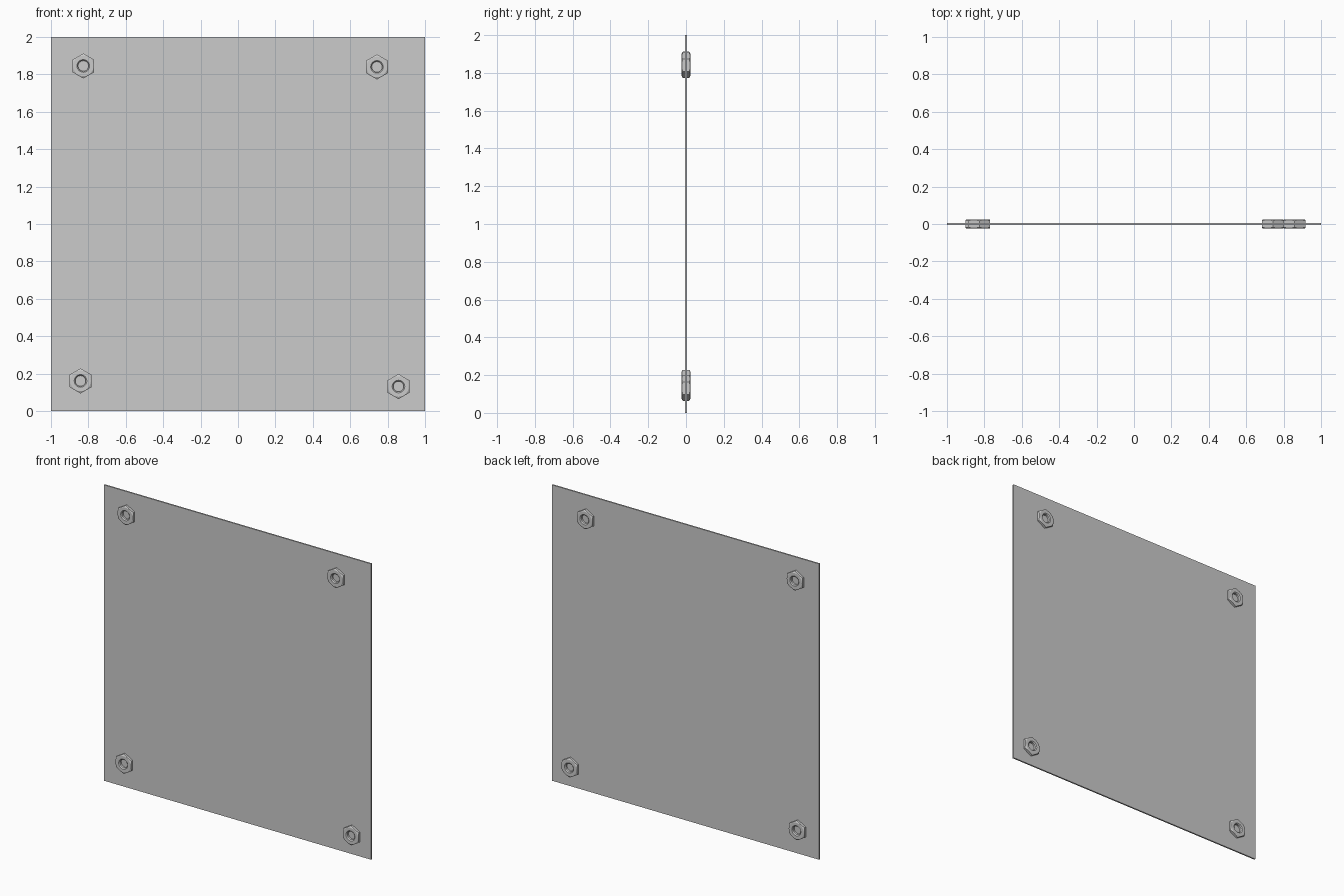
import bpy, bmesh, math

if "Cube" in bpy.data.objects:
    bpy.data.objects.remove(bpy.data.objects["Cube"])

PLATE_T = 0.01      # plate thickness
R = 0.067           # nut corner radius
HALF = 0.024        # half nut depth
SEG = 24


def finish(bm, name):
    bmesh.ops.recalc_face_normals(bm, faces=bm.faces)
    me = bpy.data.meshes.new(name)
    bm.to_mesh(me)
    bm.free()
    ob = bpy.data.objects.new(name, me)
    bpy.context.collection.objects.link(ob)
    return ob


def hex_radius(a):
    off = (a + math.pi / 6) % (math.pi / 3) - math.pi / 6
    return R * math.cos(math.pi / 6) / math.cos(off)


# Thin square plate
bm = bmesh.new()
bmesh.ops.create_cube(bm, size=1)
for v in bm.verts:
    v.co = (v.co.x * 2, v.co.y * PLATE_T, v.co.z * 2 + 1)
finish(bm, "plate")


# Hex nut with conical corner chamfer and countersunk hole, seen on both faces
def nut(name, x, z):
    bm = bmesh.new()
    face_r = 0.055
    columns = []
    for i in range(SEG):
        a = i * 2 * math.pi / SEG
        r = hex_radius(a)
        edge = HALF - max(r - face_r, 0) * 0.58
        profile = [(0.028, HALF - 0.006), (0.034, HALF), (face_r, HALF), (r, edge),
                   (r, -edge), (face_r, -HALF), (0.034, -HALF), (0.028, -HALF + 0.006)]
        columns.append([bm.verts.new((x + q * math.cos(a), y, z + q * math.sin(a)))
                        for q, y in profile])
    for i in range(SEG):
        c, d = columns[i], columns[(i + 1) % SEG]
        for j in range(len(c)):
            k = (j + 1) % len(c)
            bm.faces.new((c[j], d[j], d[k], c[k]))
    ob = finish(bm, name)
    bpy.context.view_layer.objects.active = ob
    ob.select_set(True)
    bpy.ops.object.shade_smooth_by_angle(angle=math.radians(25))
    ob.select_set(False)


# One nut near each corner
for name, x, z in [("nut_top_left", -0.827, 1.845), ("nut_top_right", 0.743, 1.84),
                   ("nut_bottom_left", -0.842, 0.161), ("nut_bottom_right", 0.858, 0.131)]:
    nut(name, x, z)
